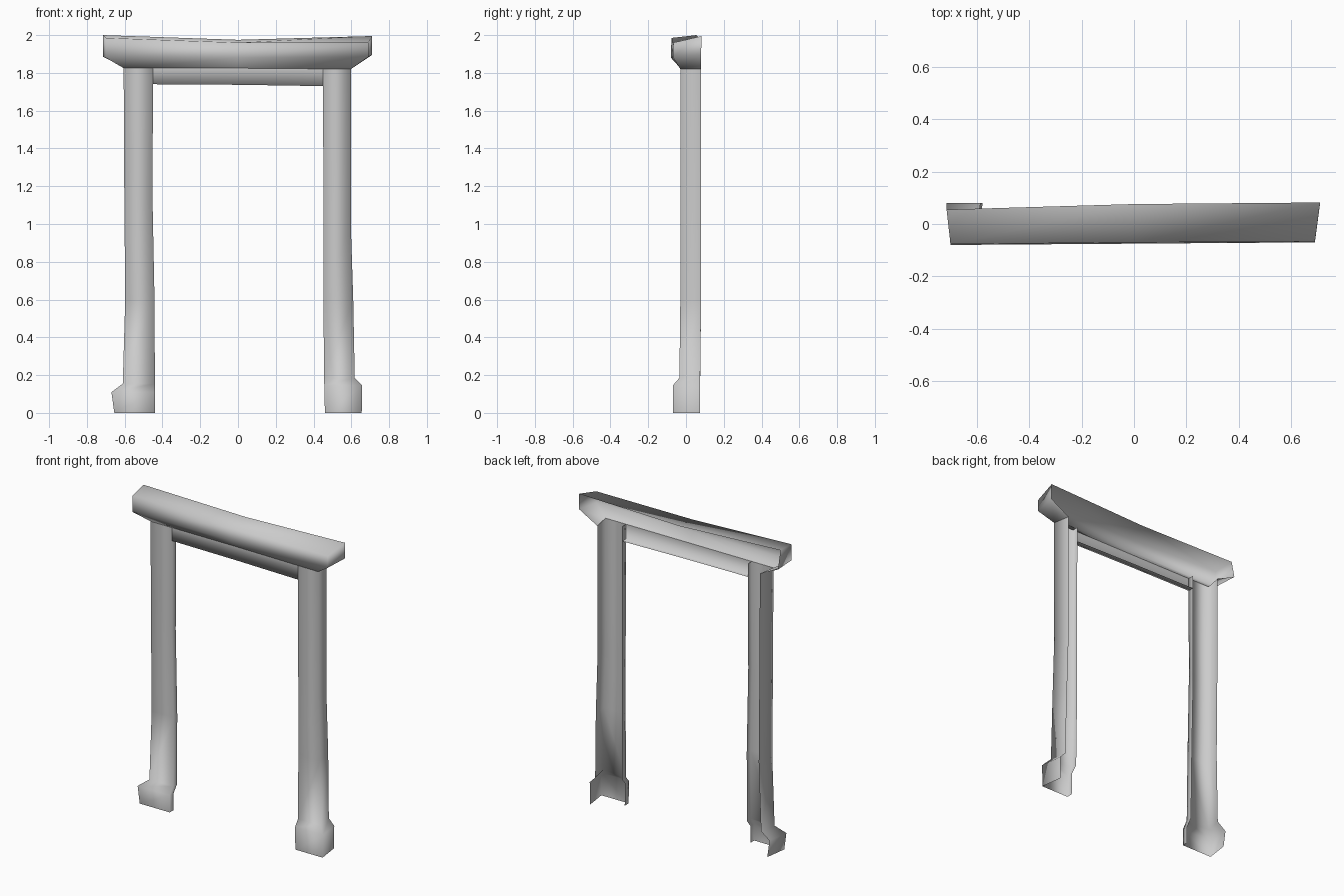
import bpy, bmesh


def sheet(name, rows):
    """Open surface: rows run bottom to top, points run left to right seen from outside."""
    bm = bmesh.new()
    grid = [[bm.verts.new(p) for p in row] for row in rows]
    for low, high in zip(grid, grid[1:]):
        for i in range(len(low) - 1):
            bm.faces.new((low[i], low[i + 1], high[i + 1], high[i]))
    bmesh.ops.remove_doubles(bm, verts=bm.verts, dist=0.0005)
    mesh = bpy.data.meshes.new(name)
    bm.to_mesh(mesh)
    bm.free()
    mesh.shade_smooth()
    obj = bpy.data.objects.new(name, mesh)
    bpy.context.collection.objects.link(obj)
    return obj


def post(name, side, levels):
    """Channel-shaped post with a flared foot: deep outer wall, shallow inner return."""
    rows = []
    for z, outer, inner, front in levels:
        row = [(side * (outer - 0.02), 0.08 if z > 0.3 else 0.075, z),
               (side * outer, front, z),
               (side * inner, front, z),
               (side * inner, front + 0.04, z)]
        rows.append(row if side < 0 else row[::-1])
    return sheet(name, rows)


# Posts: height, outer x, inner x, front y
post("left_post", -1, [
    (0.0, 0.655, 0.44, -0.07), (0.11, 0.67, 0.44, -0.07),
    (0.155, 0.61, 0.44, -0.035), (0.6, 0.597, 0.442, -0.03),
    (1.15, 0.602, 0.453, -0.03), (1.74, 0.605, 0.45, -0.03),
    (1.825, 0.605, 0.45, -0.03)])
post("right_post", 1, [
    (0.0, 0.655, 0.46, -0.07), (0.145, 0.657, 0.457, -0.07),
    (0.185, 0.618, 0.455, -0.035), (0.6, 0.61, 0.453, -0.03),
    (1.0, 0.597, 0.453, -0.03), (1.73, 0.597, 0.45, -0.03),
    (1.825, 0.597, 0.45, -0.03)])

# Head rail between the posts, with a shallow soffit
ends = [(-0.45, 1.74), (0.0, 1.737), (0.45, 1.73)]
sheet("head_rail", [
    [(x, 0.01, z) for x, z in ends],
    [(x, -0.03, z) for x, z in ends],
    [(x, -0.03, 1.825) for x, z in ends]])

# Overhanging cornice: neck, overhang, top front edge, top back edge
back_left, back_right = (-0.715, 0.055, 2.0), (0.71, 0.082, 1.995)
sheet("cornice", [
    [(-0.585, 0.08, 1.825), (-0.605, -0.03, 1.825), (0.0, -0.03, 1.825),
     (0.597, -0.03, 1.82), (0.577, 0.08, 1.82)],
    [(-0.715, 0.08, 1.885), (-0.70, -0.08, 1.88), (0.0, -0.075, 1.88),
     (0.69, -0.07, 1.885), (0.71, 0.08, 1.895)],
    [back_left, (-0.70, -0.077, 1.985), (0.0, -0.07, 1.96),
     (0.69, -0.067, 1.96), back_right],
    [back_left, back_left, (0.0, 0.076, 1.975), back_right, back_right]])
